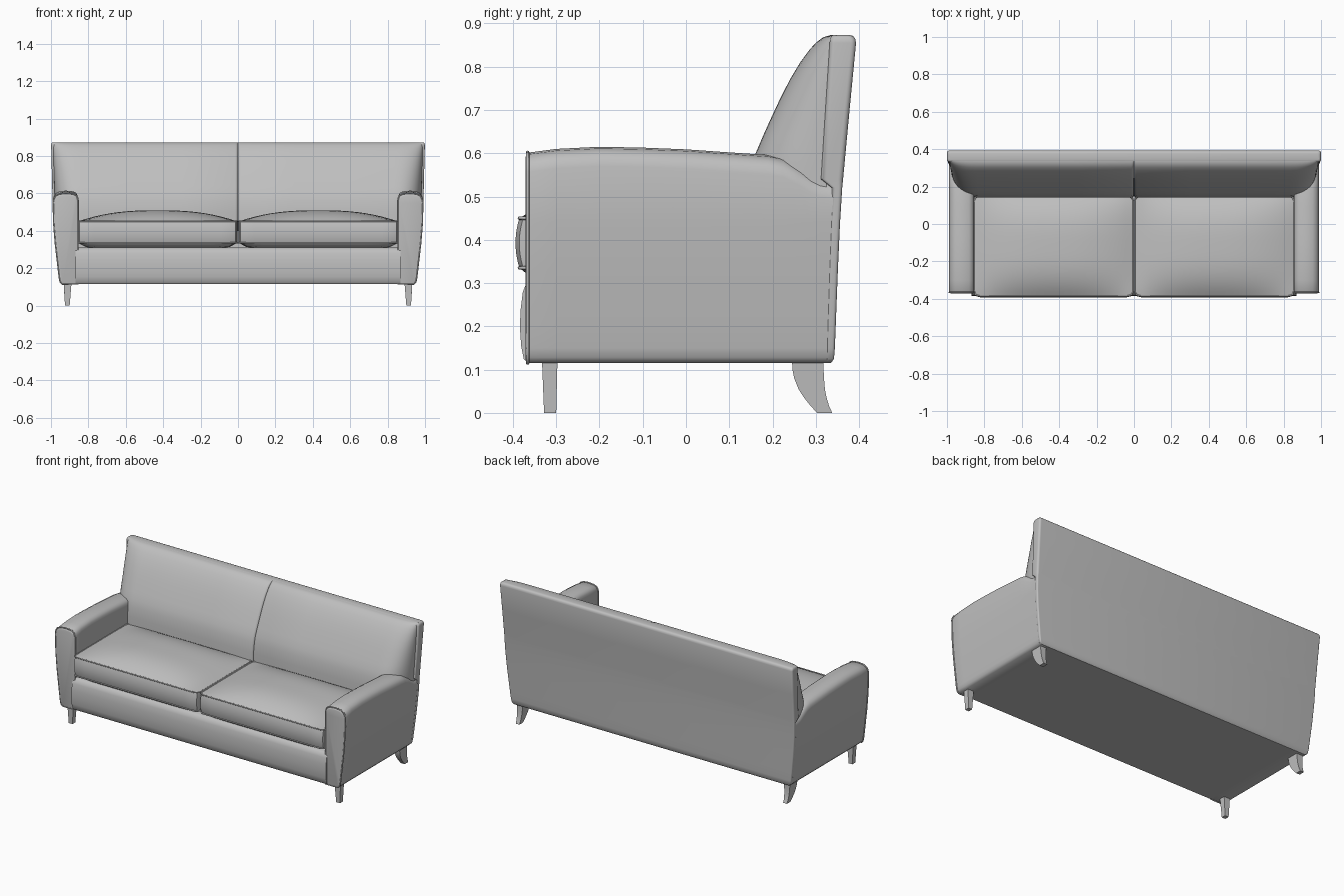
import bpy, bmesh, math

if "Cube" in bpy.data.objects:
    bpy.data.objects.remove(bpy.data.objects["Cube"])

fabric = bpy.data.materials.new("light grey")
fabric.diffuse_color = (0.52, 0.52, 0.52, 1)
fabric.use_nodes = True
fabric.node_tree.nodes["Principled BSDF"].inputs["Base Color"].default_value = fabric.diffuse_color


def finish(ob, mirror=False, angle=40):
    bpy.ops.object.select_all(action='DESELECT')
    ob.select_set(True)
    bpy.context.view_layer.objects.active = ob
    bpy.ops.object.shade_smooth_by_angle(angle=math.radians(angle))
    if mirror:
        m = ob.modifiers.new("Mirror", 'MIRROR')
        m.use_mirror_merge = False
    return ob


def make(name, bm, mirror=False, angle=40):
    bmesh.ops.recalc_face_normals(bm, faces=bm.faces)
    me = bpy.data.meshes.new(name)
    bm.to_mesh(me)
    bm.free()
    me.materials.append(fabric)
    ob = bpy.data.objects.new(name, me)
    bpy.context.collection.objects.link(ob)
    return finish(ob, mirror, angle)


def loft(name, rings, mirror=False, angle=40):
    """Skin a stack of equal-length closed rings and cap both ends."""
    bm = bmesh.new()
    vs = [[bm.verts.new(p) for p in r] for r in rings]
    n = len(rings[0])
    for a, b in zip(vs, vs[1:]):
        for i in range(n):
            j = (i + 1) % n
            bm.faces.new((a[i], a[j], b[j], b[i]))
    bm.faces.new(vs[0])
    bm.faces.new(vs[-1])
    return make(name, bm, mirror, angle)


def round_rect(x0, x1, y0, y1, r, z, steps=5):
    pts = []
    corners = [(x1 - r, y1 - r), (x0 + r, y1 - r), (x0 + r, y0 + r), (x1 - r, y0 + r)]
    for k, (cx, cy) in enumerate(corners):
        for s in range(steps + 1):
            a = math.pi / 2 * (k + s / steps)
            pts.append((cx + r * math.cos(a), cy + r * math.sin(a), z))
    return pts


def piping(name, pts, radius=0.004, cyclic=True, mirror=True):
    cu = bpy.data.curves.new(name, 'CURVE')
    cu.dimensions = '3D'
    cu.bevel_depth = radius
    cu.bevel_resolution = 2
    sp = cu.splines.new('POLY')
    sp.points.add(len(pts) - 1)
    for p, c in zip(sp.points, pts):
        p.co = (*c, 1)
    sp.use_cyclic_u = cyclic
    cu.materials.append(fabric)
    ob = bpy.data.objects.new(name, cu)
    bpy.context.collection.objects.link(ob)
    bpy.ops.object.select_all(action='DESELECT')
    ob.select_set(True)
    bpy.context.view_layer.objects.active = ob
    bpy.ops.object.convert(target='MESH')
    finish(bpy.context.view_layer.objects.active, mirror, 60)


# Base with softly bulging front rail: side profile swept across x
rail = [(0.335, 0.115), (0.335, 0.31), (-0.355, 0.31), (-0.368, 0.302), (-0.377, 0.28),
        (-0.382, 0.24), (-0.384, 0.2), (-0.381, 0.155), (-0.375, 0.125), (-0.366, 0.115)]
loft("base", [[(x, y, z) for y, z in rail] for x in (-0.868, 0.868)])


# Arms: rounded section swept from front to back
def arm_ring(y, t, inset=0.0):
    sec = [(0.855, 0.115), (0.855, t - 0.04), (0.858, t - 0.025), (0.865, t - 0.012),
           (0.882, t - 0.004), (0.92, t), (0.955, t - 0.004), (0.975, t - 0.014),
           (0.984, t - 0.028), (0.988, t - 0.045), (0.985, 0.44), (0.976, 0.33),
           (0.961, 0.2), (0.955, 0.15), (0.951, 0.128), (0.94, 0.115)]
    out = []
    for x, z in sec:
        yy = y if y < 0.34 else 0.333 + 0.05 * (z - 0.115)
        out.append((x + (0.92 - x) * inset, yy, z + (0.36 - z) * inset * 0.3))
    return out


stations = [(-0.36, 0.602), (-0.3, 0.610), (-0.2, 0.615), (-0.1, 0.613), (0, 0.609),
            (0.1, 0.602), (0.19, 0.596), (0.225, 0.59), (0.26, 0.572), (0.29, 0.553),
            (0.31, 0.544), (0.35, 0.539)]
loft("arm", [arm_ring(-0.371, 0.598, 0.12), arm_ring(-0.369, 0.6, 0.04)]
     + [arm_ring(y, t) for y, t in stations], mirror=True, angle=50)
piping("arm_piping", arm_ring(-0.366, 0.602))

# Back panel: rounded slab leaning backwards (z, half width, front y, back y)
slab = [(0.115, 0.938, 0.325, 0.335), (0.125, 0.951, 0.325, 0.342), (0.15, 0.957, 0.325, 0.344),
        (0.2, 0.963, 0.326, 0.346), (0.33, 0.978, 0.330, 0.351), (0.44, 0.987, 0.334, 0.356),
        (0.52, 0.990, 0.337, 0.361), (0.54, 0.991, 0.312, 0.363), (0.7, 0.995, 0.322, 0.378),
        (0.855, 0.999, 0.332, 0.393), (0.865, 0.998, 0.333, 0.391), (0.871, 0.994, 0.336, 0.386),
        (0.8735, 0.986, 0.342, 0.378)]
loft("back_panel", [round_rect(-w, w, f, b, min(0.012, (b - f) * 0.35), z) for z, w, f, b in slab])

# Back upholstery: two halves with a centre seam and rounded outer corners
profile = [(0.40, 0.140), (0.50, 0.142), (0.56, 0.150), (0.60, 0.161), (0.64, 0.178),
           (0.68, 0.196), (0.725, 0.217), (0.77, 0.240), (0.81, 0.264), (0.84, 0.286),
           (0.857, 0.302), (0.868, 0.317), (0.873, 0.334)]


def back_ring(z, f):
    w = 0.975 + 0.015 * (z - 0.4) / 0.47
    back = 0.312 + 0.025 * max(0, z - 0.55) / 0.32 + 0.012
    depth = back - f
    pts = [(0, back, z), (0, f + min(0.012, depth * 0.5), z), (0.004, f + min(0.004, depth * 0.2), z),
           (0.014, f, z), (0.3, f, z), (0.6, f, z)]
    for s in range(11):
        a = math.pi / 2 * s / 10
        pts.append((w - 0.15 + 0.15 * math.sin(a) ** 0.85,
                    back - depth * math.cos(a) ** 0.85 if s < 10 else back, z))
    return pts


loft("back_cushion", [back_ring(z, f) for z, f in profile], mirror=True, angle=50)

# Seat cushions: domed box with bulging front and soft corners
bm = bmesh.new()
bmesh.ops.create_cube(bm, size=2)
bmesh.ops.subdivide_edges(bm, edges=bm.edges, cuts=19, use_grid_fill=True)
HX, HY, R = 0.426, 0.2675, 0.03
CX, CY = 0.430, -0.1175
for v in bm.verts:
    u, q, w = v.co
    x, y = u * HX, q * HY
    dx, dy = abs(x) - (HX - R), abs(y) - (HY - R)
    if dx > 0 and dy > 0 and math.hypot(dx, dy) > R:
        k = R / math.hypot(dx, dy)
        x = math.copysign(HX - R + dx * k, x)
        y = math.copysign(HY - R + dy * k, y)
    z = 0.3925 + 0.0575 * w
    if w > 0.999:
        z += 0.06 * (1 - abs(u) ** 2.5) * (1 - abs(q) ** 3)
    elif w < -0.999:
        z -= 0.03 * (1 - abs(u) ** 12) * (1 - abs(q) ** 12)
    if q < -0.9:
        y -= 0.009 * (1 - w * w)
    v.co = (CX + x, CY + y, z)
make("seat_cushion", bm, mirror=True, angle=40)
for z in (0.335, 0.45):
    piping("cushion_piping", round_rect(CX - HX, CX + HX, CY - HY, CY + HY, R, z))

# Front legs: tapered square posts
loft("front_leg", [[(x0, y0, z), (x1, y0, z), (x1, y1, z), (x0, y1, z)]
                   for z, x0, x1, y0, y1 in ((0, 0.9, 0.925, -0.328, -0.3),
                                             (0.125, 0.89, 0.932, -0.333, -0.297))], mirror=True)

# Back legs: curved sabre shape (z, front y, back y)
sabre = [(0, 0.303, 0.338), (0.015, 0.289, 0.331), (0.035, 0.273, 0.325), (0.055, 0.260, 0.321),
         (0.08, 0.250, 0.319), (0.1, 0.246, 0.318), (0.125, 0.245, 0.318)]
loft("back_leg", [[(0.9 - 0.08 * z, f, z), (0.925 + 0.06 * z, f, z),
                   (0.925 + 0.06 * z, b, z), (0.9 - 0.08 * z, b, z)] for z, f, b in sabre],
     mirror=True)
